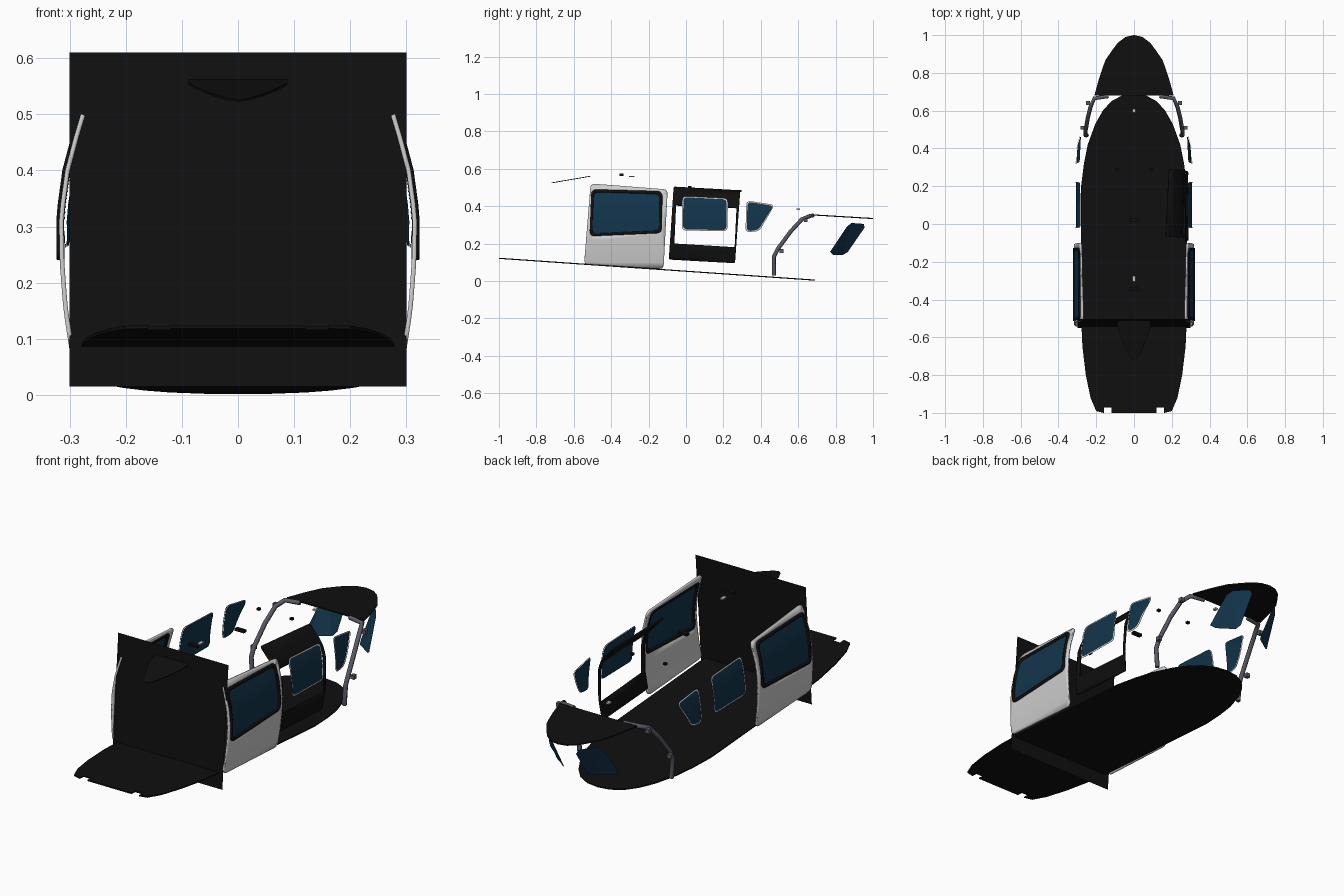
import bpy
import bmesh
from mathutils import Vector

cube = bpy.data.objects.get("Cube")
if cube:
    bpy.data.objects.remove(cube)


def material(name, rgb):
    m = bpy.data.materials.new(name)
    m.use_nodes = True
    m.diffuse_color = (*rgb, 1)
    m.node_tree.nodes["Principled BSDF"].inputs["Base Color"].default_value = (*rgb, 1)
    return m


BLACK = material("matte black", (.005, .005, .005))
GLASS = material("dark blue glass", (.006, .035, .07))
WHITE = material("light grey paint", (.62, .62, .62))
GREY = material("pillar grey", (.1, .1, .13))


def lerp_table(table, t):
    """Piecewise linear lookup in a short table of (key, value)."""
    for (a, u), (b, v) in zip(table, table[1:]):
        if t <= b:
            return u + (v - u) * max(0, (t - a) / (b - a))
    return table[-1][1]


def hull(y, z):
    section = [(.06, .293), (.15, .307), (.24, .314), (.32, .315), (.4, .304), (.46, .288), (.52, .270)]
    return lerp_table(section, z) * (1 - max(0, y - .25) ** 2)


def frame_section(y, z):
    return lerp_table([(.1, .272), (.2, .285), (.35, .28), (.41, .255), (.5, .17)], z)


def rounded(points, r, steps=5):
    """Round every corner of a closed 2D outline."""
    pts = [Vector(p) for p in points]
    out = []
    for i, p in enumerate(pts):
        a = p + (pts[i - 1] - p).normalized() * r
        b = p + (pts[(i + 1) % len(pts)] - p).normalized() * r
        for k in range(steps + 1):
            t = k / steps
            out.append(a * (1 - t) ** 2 + p * 2 * t * (1 - t) + b * t * t)
    return out


def grow(points, d):
    """Push an outline outward from its centre by about d."""
    pts = [Vector(p) for p in points]
    c = sum(pts, Vector((0, 0))) / len(pts)
    return [p + Vector((d if p.x > c.x else -d, d if p.y > c.y else -d)) for p in pts]


def sheet(name, loops, place, mat, slices=(), thick=0, mirror=False):
    """Fill 2D loops (outline and holes), slice them, then place each point in space."""
    bm = bmesh.new()
    for loop in loops:
        vs = [bm.verts.new((p[0], p[1], 0)) for p in loop]
        for i, v in enumerate(vs):
            bm.edges.new((vs[i - 1], v))
    bmesh.ops.triangle_fill(bm, use_beauty=True, edges=bm.edges[:], normal=(0, 0, 1))
    for s in slices:
        bmesh.ops.bisect_plane(bm, geom=bm.verts[:] + bm.edges[:] + bm.faces[:],
                               plane_co=(0, s, 0), plane_no=(0, 1, 0))
    for v in bm.verts:
        v.co = place(v.co.x, v.co.y)
    me = bpy.data.meshes.new(name)
    bm.to_mesh(me)
    bm.free()
    me.materials.append(mat)
    ob = bpy.data.objects.new(name, me)
    bpy.context.collection.objects.link(ob)
    if slices:
        me.shade_smooth()
    if thick:
        mod = ob.modifiers.new("thickness", "SOLIDIFY")
        mod.thickness = thick
        mod.offset = 0
    if mirror:
        ob.modifiers.new("mirror", "MIRROR")
    return ob


LEVELS = [.1 + .03 * i for i in range(14)]


def side_panel(name, loops, mat, lift=0, thick=0, section=hull, mirror=True):
    return sheet(name, loops, lambda y, z: (section(y, z) + lift, y, z), mat, LEVELS, thick, mirror)


def both_sides(half):
    return half + [(-x, y) for x, y in reversed(half) if x > 0]


def box(name, centre, size, mat, mirror=False):
    bm = bmesh.new()
    bmesh.ops.create_cube(bm, size=1)
    for v in bm.verts:
        v.co = Vector(centre) + Vector(a * b for a, b in zip(v.co, size))
    me = bpy.data.meshes.new(name)
    bm.to_mesh(me)
    bm.free()
    me.materials.append(mat)
    ob = bpy.data.objects.new(name, me)
    bpy.context.collection.objects.link(ob)
    if mirror:
        ob.modifiers.new("mirror", "MIRROR")


# sloping cabin floor with two notches at the front
floor_half = [(.12, -.97), (.16, -.97), (.16, -1), (.2, -.99), (.23, -.92), (.255, -.8),
              (.273, -.65), (.28, -.5), (.28, .2), (.265, .32), (.245, .42), (.205, .53),
              (.165, .6), (.12, .65), (.06, .682), (0, .69)]
sheet("cabin_floor", [both_sides([(.12, -1)] + floor_half)],
      lambda x, y: (x, y, .052 - .069 * y), BLACK, thick=.006)

# leaning bulkhead and the visor in front of it
sheet("bulkhead", [[(-.3, .015), (.3, .015), (.3, .61), (-.3, .61)]],
      lambda x, z: (x, -.55 + .08 * (z - .015), z), BLACK)
visor = both_sides([(.088, -.51), (.088, -.545), (.07, -.6), (.045, -.66), (.02, -.705), (0, -.72)])
sheet("visor", [visor], lambda x, y: (x, y, .56 + .17 * (y + .51)), BLACK, thick=.004)

# tail canopy roof
roof = both_sides([(.21, .68), (.185, .77), (.165, .83), (.15, .87), (.115, .92),
                   (.085, .96), (.045, .99), (0, 1)])
sheet("canopy_roof", [roof], lambda x, y: (x, y, .353 - .06 * (y - .68)), BLACK, thick=.006)

# doors with glazing
door = [(-.545, .09), (-.12, .064), (-.098, .488), (-.51, .52)]
pane = [(-.51, .245), (-.135, .262), (-.132, .472), (-.5, .482)]
opening = rounded(pane, .03)
side_panel("door", [rounded(door, .025), opening], WHITE, thick=.008)
side_panel("door_glass", [opening], GLASS, lift=.003)
side_panel("door_seal", [rounded(grow(pane, .006), .03), rounded(grow(pane, -.008), .028)],
           BLACK, lift=.002, thick=.014)

# cabin windows with pale outer trim
windows = {
    "middle_window": [(-.02, .272), (.22, .268), (.222, .44), (-.018, .452)],
    "rear_window": [(.32, .262), (.39, .268), (.472, .405), (.325, .428)],
}
for name, shape in windows.items():
    side_panel(name, [rounded(shape, .025)], GLASS, lift=-.008)
    side_panel(name + "_trim", [rounded(grow(shape, .002), .025), rounded(grow(shape, -.004), .024)],
               WHITE, lift=-.004)

# open black door frame, one side only
side_panel("open_frame", [rounded([(-.092, .115), (.262, .095), (.29, .482), (-.066, .502)], .01),
                          [(-.062, .2), (.26, .18), (.27, .39), (-.053, .405)]],
           BLACK, thick=.008, section=frame_section, mirror=False)

# rear glazing under the canopy roof
bm = bmesh.new()
for s in (1, -1):
    corners = [(.175, .77, .155), (.155, .785, .14), (.075, .84, .14), (.065, .865, .155),
               (.07, .955, .285), (.08, .95, .305), (.13, .885, .31), (.15, .86, .29)]
    bm.faces.new([bm.verts.new((s * x, y, z)) for x, y, z in corners])
bmesh.ops.triangulate(bm, faces=bm.faces[:])
mesh = bpy.data.meshes.new("tail_glass")
bm.to_mesh(mesh)
bm.free()
mesh.materials.append(GLASS)
bpy.context.collection.objects.link(bpy.data.objects.new("tail_glass", mesh))

# bent canopy pillars
curve = bpy.data.curves.new("canopy_pillar", "CURVE")
curve.dimensions = "3D"
curve.bevel_depth = .011
curve.bevel_resolution = 2
curve.use_fill_caps = True
path = [(.25, .47, .03), (.257, .47, .13), (.257, .49, .17), (.245, .56, .265),
        (.23, .62, .33), (.21, .665, .348), (.135, .677, .35)]
spline = curve.splines.new("POLY")
spline.points.add(len(path) - 1)
for point, co in zip(spline.points, path):
    point.co = (*co, 1)
curve.materials.append(GREY)
pillar = bpy.data.objects.new("canopy_pillar", curve)
bpy.context.collection.objects.link(pillar)
pillar.modifiers.new("mirror", "MIRROR")

# hinges and overhead fittings
box("lower_hinge", (.272, .51, .16), (.02, .02, .02), GREY, True)
box("upper_hinge", (.243, .64, .325), (.02, .02, .02), GREY, True)
box("front_fitting", (0, -.345, .568), (.05, .02, .012), BLACK)
box("front_lamp", (0, -.29, .558), (.015, .03, .006), WHITE)
box("middle_fitting", (0, .02, .503), (.05, .02, .012), BLACK)
box("rear_lamp", (0, .6, .383), (.015, .02, .008), WHITE)
box("roof_clip", (.09, .29, .48), (.015, .015, .01), BLACK, True)
